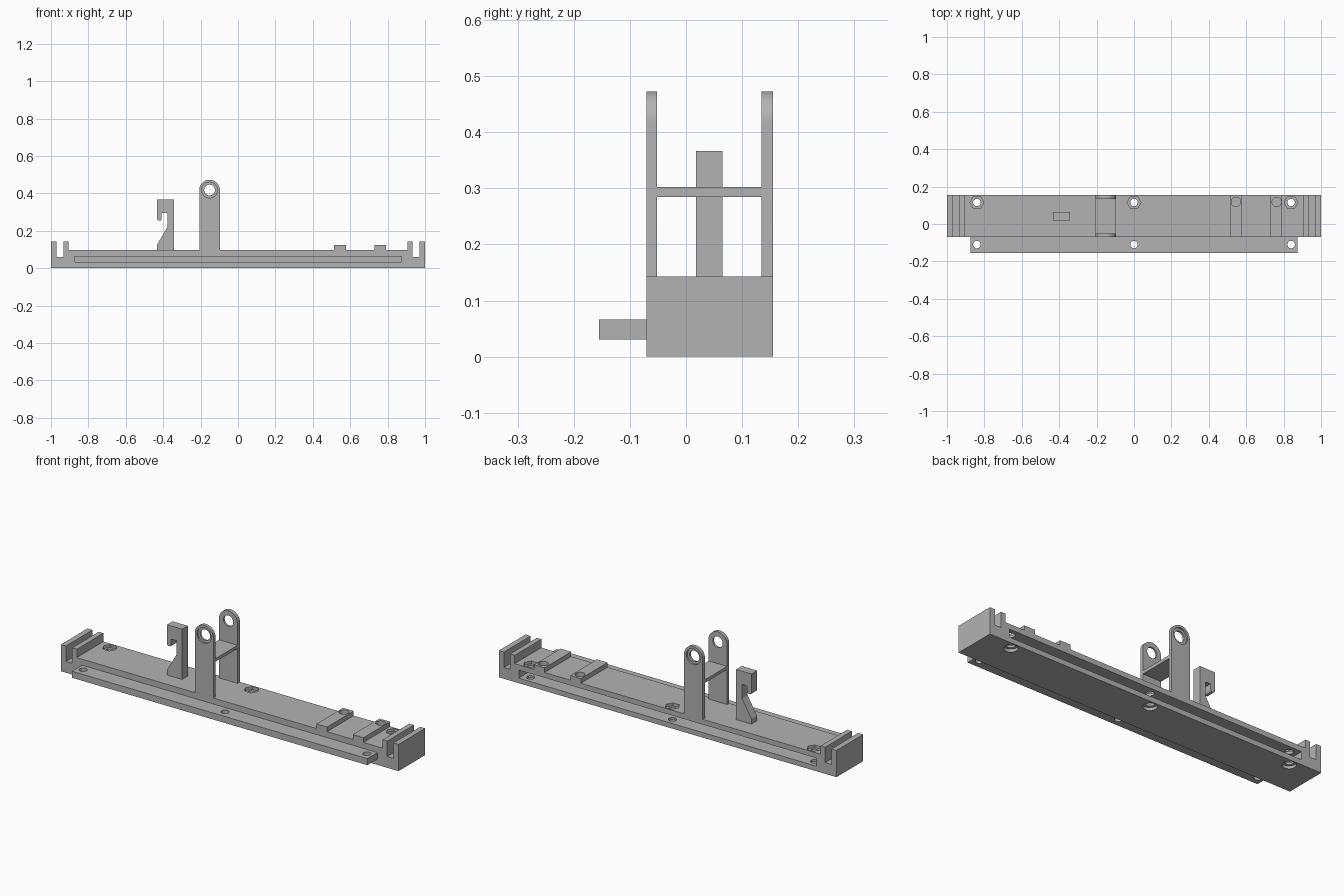
import bpy, bmesh, math

cube = bpy.data.objects.get("Cube")
if cube:
    bpy.data.objects.remove(cube, do_unlink=True)

grey = bpy.data.materials.new("plain grey")
grey.use_nodes = True
grey.diffuse_color = (0.45, 0.45, 0.45, 1)
grey.node_tree.nodes["Principled BSDF"].inputs["Base Color"].default_value = grey.diffuse_color


def prism(name, points, axis, lo, hi):
    """Extrude a closed outline along y (points are x, z) or z (points are x, y)."""
    place = (lambda a, b: (a, lo, b)) if axis == "y" else (lambda a, b: (a, b, lo))
    bm = bmesh.new()
    face = bm.faces.new([bm.verts.new(place(a, b)) for a, b in points])
    new = bmesh.ops.extrude_face_region(bm, geom=[face])["geom"]
    step = (0, hi - lo, 0) if axis == "y" else (0, 0, hi - lo)
    bmesh.ops.translate(bm, vec=step, verts=[g for g in new if isinstance(g, bmesh.types.BMVert)])
    bmesh.ops.recalc_face_normals(bm, faces=bm.faces)
    mesh = bpy.data.meshes.new(name)
    bm.to_mesh(mesh)
    bm.free()
    mesh.materials.append(grey)
    obj = bpy.data.objects.new(name, mesh)
    bpy.context.collection.objects.link(obj)
    return obj


def arc(a, b, radius, steps=32, start=0, sweep=2 * math.pi):
    full = sweep == 2 * math.pi
    count = steps if full else steps + 1
    return [(a + radius * math.cos(start + sweep * i / steps),
             b + radius * math.sin(start + sweep * i / steps)) for i in range(count)]


def rect(a0, a1, b0, b1):
    return [(a0, b0), (a1, b0), (a1, b1), (a0, b1)]


def activate(obj):
    bpy.ops.object.select_all(action="DESELECT")
    obj.select_set(True)
    bpy.context.view_layer.objects.active = obj


def cut(obj, cutters):
    activate(obj)
    for cutter in cutters:
        mod = obj.modifiers.new("cut", "BOOLEAN")
        mod.operation = "DIFFERENCE"
        mod.solver = "EXACT"
        mod.object = cutter
        bpy.ops.object.modifier_apply(modifier=mod.name)
        bpy.data.objects.remove(cutter, do_unlink=True)
    bpy.ops.object.shade_smooth_by_angle(angle=math.radians(30))


FRONT, BACK, DECK, WALL = -0.07, 0.155, 0.098, 0.143
SCREWS = (-0.84, 0, 0.84)

# Base: grooved ends and two raised pads in one side outline
end = [(1, 0), (1, WALL), (0.97, WALL), (0.97, 0.06), (0.933, 0.06),
       (0.933, WALL), (0.906, WALL), (0.906, DECK)]
outline = list(end)
for left, right in ((0.729, 0.792), (0.514, 0.577)):
    outline += [(right, DECK), (right, 0.123), (left, 0.123), (left, DECK)]
outline += [(-x, z) for x, z in reversed(end)]
base = prism("base", outline, "y", FRONT, BACK)

# Rear slot, pad sockets, and screw holes with hex pockets and round recesses
cutters = [prism("slot_cutter", rect(-0.882, 0.882, 0.027, 0.07), "y", 0.067, 0.2)]
for x in (0.545, 0.763):
    cutters.append(prism("socket_cutter", arc(x, 0.118, 0.025), "z", 0.09, 0.2))
for x in SCREWS:
    cutters.append(prism("hole_cutter", arc(x, 0.115, 0.02), "z", -0.1, 0.2))
    cutters.append(prism("hex_cutter", arc(x, 0.115, 0.037, 6), "z", 0.083, 0.2))
    cutters.append(prism("recess_cutter", arc(x, 0.115, 0.034), "z", -0.1, 0.015))
cut(base, cutters)

# Front tongue with matching holes
tongue = prism("front_tongue", rect(-0.875, 0.875, 0.031, 0.066), "z", -0.155, FRONT)
bpy.data.objects.remove(tongue, do_unlink=True)
tongue = prism("front_tongue", rect(-0.875, 0.875, -0.155, FRONT), "z", 0.031, 0.066)
cut(tongue, [prism("hole_cutter", arc(x, -0.11, 0.02), "z", -0.1, 0.2) for x in SCREWS])

# Pair of rounded uprights with a bore and an outer counterbore
PX, PZ, PR = -0.152, 0.418, 0.055
for name, y0, y1, c0, c1 in (("front_upright", FRONT, -0.052, -0.2, -0.061),
                             ("back_upright", 0.135, BACK, 0.146, 0.3)):
    shape = [(PX - PR, DECK), (PX + PR, DECK)] + arc(PX, PZ, PR, 24, 0, math.pi)
    upright = prism(name, shape, "y", y0, y1)
    cut(upright, [prism("bore_cutter", arc(PX, PZ, 0.029), "y", -0.3, 0.3),
                  prism("ring_cutter", arc(PX, PZ, 0.042), "y", c0, c1)])

# Cross plate between the uprights
prism("cross_plate", rect(PX - PR, PX + PR, 0.285, 0.302), "y", -0.052, 0.135)

# Hook with a flared foot and a turned-down lip
hook = [(-0.343, DECK), (-0.343, 0.367), (-0.433, 0.367), (-0.433, 0.262),
        (-0.427, 0.256), (-0.413, 0.256), (-0.408, 0.264), (-0.408, 0.296),
        (-0.378, 0.296), (-0.378, 0.22), (-0.433, 0.125), (-0.433, DECK)]
prism("hook", hook, "y", 0.018, 0.065)
